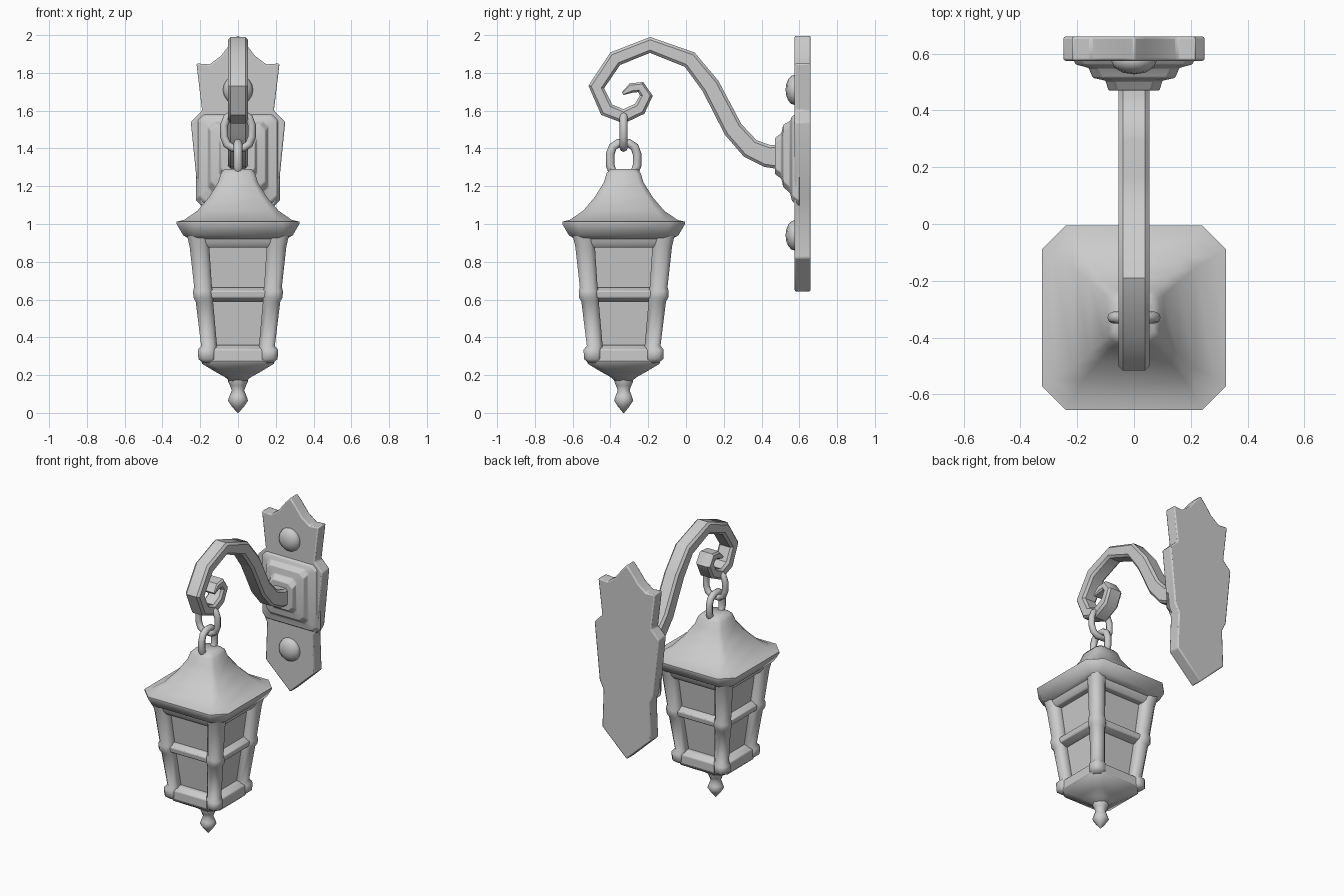
import bpy, bmesh, math
from mathutils import Vector, Matrix

if "Cube" in bpy.data.objects:
    bpy.data.objects.remove(bpy.data.objects["Cube"])

metal = bpy.data.materials.new("light_grey")
metal.use_nodes = True
GREY = (0.6, 0.6, 0.6, 1)
metal.diffuse_color = GREY
metal.node_tree.nodes["Principled BSDF"].inputs["Base Color"].default_value = GREY

LANTERN = Vector((0, -0.33, 0))


def finish(name, bm, bevel=0, angle=40):
    bmesh.ops.recalc_face_normals(bm, faces=bm.faces)
    mesh = bpy.data.meshes.new(name)
    bm.to_mesh(mesh)
    bm.free()
    mesh.materials.append(metal)
    ob = bpy.data.objects.new(name, mesh)
    bpy.context.collection.objects.link(ob)
    if bevel:
        mod = ob.modifiers.new("soft_edges", "BEVEL")
        mod.width, mod.segments, mod.limit_method = bevel, 2, "ANGLE"
    bpy.ops.object.select_all(action="DESELECT")
    ob.select_set(True)
    bpy.context.view_layer.objects.active = ob
    bpy.ops.object.shade_smooth_by_angle(angle=math.radians(angle))
    return ob


def skin(bm, rings, closed=False):
    """Join rings of points into a tube, capped unless closed."""
    loops = [[bm.verts.new(p) for p in r] for r in rings]
    n = len(loops[0])
    pairs = list(zip(loops, loops[1:])) + ([(loops[-1], loops[0])] if closed else [])
    for a, b in pairs:
        for i in range(n):
            j = (i + 1) % n
            bm.faces.new((a[i], a[j], b[j], b[i]))
    if not closed:
        bm.faces.new(loops[0])
        bm.faces.new(loops[-1])


def cut_square(hx, hy, c):
    """Rectangle outline with chamfered corners."""
    return [(hx, c - hy), (hx, hy - c), (hx - c, hy), (c - hx, hy),
            (-hx, hy - c), (-hx, c - hy), (c - hx, -hy), (hx - c, -hy)]


def loft(name, levels, bevel=0, angle=40):
    """Square loft on the lantern axis; levels are (z, half width, chamfer)."""
    bm = bmesh.new()
    skin(bm, [[LANTERN + Vector((x, y, z)) for x, y in cut_square(h, h, c)]
              for z, h, c in levels])
    return finish(name, bm, bevel, angle)


def sweep(name, path, width, depths, sides=0, closed=False, angle=40):
    """Sweep a bar along (a, z) points; sides > 0 gives a round bar."""
    bm, rings, n = bmesh.new(), [], len(path)
    for i, (y, z) in enumerate(path):
        p = path[i - 1] if i or closed else path[0]
        q = path[(i + 1) % n] if closed or i < n - 1 else path[-1]
        t = Vector((0, q[0] - p[0], q[1] - p[1])).normalized()
        nrm = Vector((0, -t.z, t.y))
        d = depths[i] if isinstance(depths, list) else depths
        if sides:
            sec = [(width * math.cos(k * math.tau / sides), d * math.sin(k * math.tau / sides))
                   for k in range(sides)]
        else:
            sec = cut_square(width, d, min(0.015, d * 0.4))
        rings.append([Vector((u, y, z)) + nrm * v for u, v in sec])
    skin(bm, rings, closed)
    return finish(name, bm, 0, angle)


# Wall plate: half outline mirrored and extruded
half = [(0, 2.0), (0.04, 1.955), (0.09, 1.89), (0.15, 1.845), (0.22, 1.85), (0.19, 1.6),
        (0.25, 1.54), (0.21, 1.14), (0.18, 1.08), (0.19, 0.82), (0, 0.64)]
outline = half + [(-x, z) for x, z in reversed(half[1:-1])]
bm = bmesh.new()
skin(bm, [[(x, y, z) for x, z in outline] for y in (0.575, 0.66)])
finish("wall_plate", bm, 0.008, 30)

# Stepped boss carrying the arm: (y, half width, half height, centre z)
bm = bmesh.new()
steps = [(0.6, 0.225, 0.25, 1.345), (0.562, 0.205, 0.225, 1.345), (0.55, 0.16, 0.19, 1.355),
         (0.515, 0.145, 0.165, 1.36), (0.505, 0.1, 0.12, 1.36), (0.47, 0.09, 0.095, 1.36)]
skin(bm, [[(x, y, cz + z) for x, z in cut_square(hx, hz, 0.03)] for y, hx, hz, cz in steps])
finish("arm_boss", bm, 0.005, 35)

# Domed bolts
for name, z in (("upper_bolt", 1.71), ("lower_bolt", 0.94)):
    bm = bmesh.new()
    bmesh.ops.create_uvsphere(bm, u_segments=12, v_segments=8, radius=0.08,
                              matrix=Matrix.Translation((0, 0.575, z)) @ Matrix.Diagonal((1, 0.6, 1, 1)))
    finish(name, bm, 0, 60)

# Scrolled arm
arm = [(0.5, 1.355), (0.43, 1.36), (0.34, 1.4), (0.25, 1.5), (0.13, 1.73), (0.02, 1.87),
       (-0.19, 1.948), (-0.375, 1.875), (-0.475, 1.725), (-0.42, 1.605), (-0.33, 1.57),
       (-0.245, 1.61), (-0.21, 1.68), (-0.24, 1.725), (-0.29, 1.72), (-0.335, 1.69)]
sweep("scroll_arm", arm, 0.054,
      [0.065, 0.06, 0.055, 0.052, 0.05, 0.046, 0.042, 0.042, 0.042, 0.04, 0.038,
       0.036, 0.034, 0.03, 0.026, 0.008])


# Chain links: stadium rings, the upper one turned to face the front
def link(name, half_w, low, high, r, turned):
    mid, hh = (low + high) / 2, (high - low) / 2
    path = []
    for k in range(12):
        a = math.tau * (k + 0.5) / 12
        c, s = math.cos(a), math.sin(a)
        path.append((half_w * math.copysign(abs(c) ** 0.7, c), mid + hh * math.copysign(abs(s) ** 0.8, s)))
    ob = sweep(name, path, r, r, 8, True, 60)
    ob.location = LANTERN
    if turned:
        ob.rotation_euler.z = math.pi / 2


link("upper_chain_link", 0.075, 1.4, 1.585, 0.021, True)
link("lower_chain_link", 0.073, 1.25, 1.43, 0.023, False)

# Lantern roof with flared eaves
loft("roof", [(0.92, 0.255, 0.05), (0.94, 0.29, 0.06), (1.0, 0.325, 0.085), (1.012, 0.325, 0.085),
              (1.022, 0.285, 0.07), (1.07, 0.215, 0.04), (1.14, 0.155, 0.03), (1.22, 0.105, 0.025),
              (1.27, 0.09, 0.025), (1.292, 0.07, 0.025)], 0, 50)

# Glazed core and frame rails
loft("window_core", [(0.3, 0.135, 0.01), (0.95, 0.205, 0.01)])
loft("top_rail", [(0.875, 0.235, 0.04), (0.9, 0.25, 0.04), (0.935, 0.26, 0.04)], 0.006)
loft("middle_rail", [(0.59, 0.18, 0.03), (0.61, 0.217, 0.04), (0.645, 0.222, 0.04),
                     (0.665, 0.19, 0.03)], 0.006)
loft("bottom_rail", [(0.26, 0.18, 0.04), (0.275, 0.198, 0.04), (0.335, 0.198, 0.04),
                     (0.36, 0.165, 0.03)], 0.006)

# Corner posts with swollen feet and middle knuckles
post = [(0.265, 0.185, 0.03), (0.285, 0.21, 0.048), (0.335, 0.212, 0.048), (0.355, 0.195, 0.042),
        (0.59, 0.224, 0.046), (0.61, 0.236, 0.052), (0.645, 0.238, 0.052), (0.665, 0.232, 0.047),
        (0.88, 0.256, 0.052), (0.95, 0.272, 0.056)]
for side, sx in (("left", 1), ("right", -1)):
    for end, sy in (("front", -1), ("back", 1)):
        bm = bmesh.new()
        skin(bm, [[LANTERN + Vector((sx * (o - h) + x, sy * (o - h) + y, z))
                   for x, y in cut_square(h, h, h * 0.5)] for z, o, h in post])
        finish(f"{end}_{side}_post", bm, 0, 50)

# Tapered underside
loft("underside", [(0.28, 0.195, 0.05), (0.26, 0.19, 0.05), (0.215, 0.115, 0.04),
                   (0.19, 0.07, 0.03), (0.165, 0.04, 0.02)], 0, 50)

# Turned finial
finial = [(0.2, 0.055), (0.165, 0.052), (0.145, 0.043), (0.12, 0.033), (0.09, 0.045),
          (0.065, 0.053), (0.035, 0.033), (0, 0.003)]
bm = bmesh.new()
skin(bm, [[LANTERN + Vector((r * math.cos(k * math.tau / 10), r * math.sin(k * math.tau / 10), z))
           for k in range(10)] for z, r in finial])
finish("finial", bm, 0, 60)
